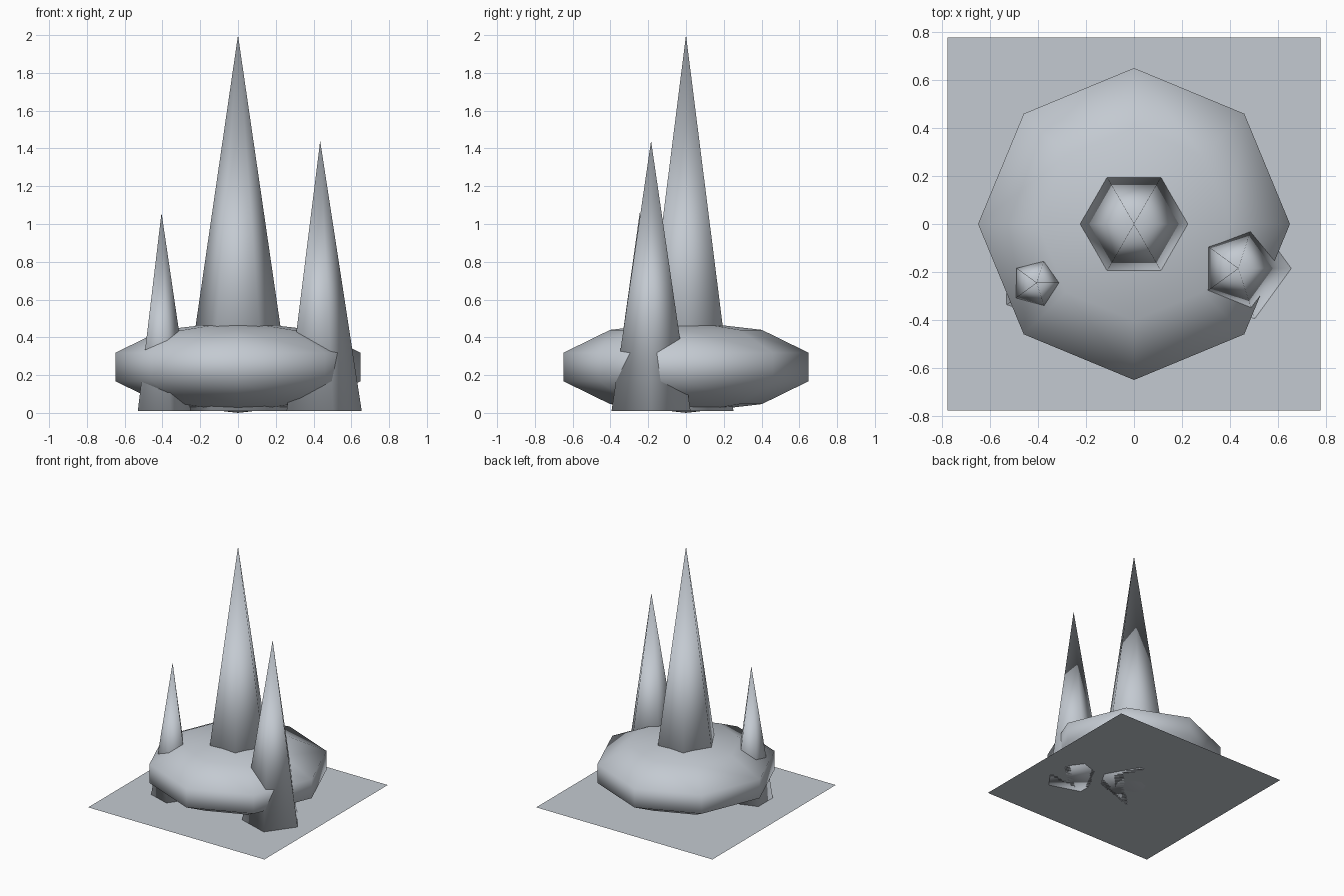
import bpy, bmesh
from math import cos, sin, tau
from mathutils import Matrix

cube = bpy.data.objects.get("Cube")
if cube:
    bpy.data.objects.remove(cube)

GROUND_Z = 0.01
stone = bpy.data.materials.new("pale_grey_stone")
stone.use_nodes = True
colour = (0.55, 0.59, 0.64, 1)
stone.diffuse_color = colour
stone.node_tree.nodes["Principled BSDF"].inputs["Base Color"].default_value = colour


def finish(name, bm, smooth=True):
    """Turn a bmesh into a named, coloured object."""
    mesh = bpy.data.meshes.new(name)
    for face in bm.faces:
        face.smooth = smooth
    bm.to_mesh(mesh)
    bm.free()
    mesh.materials.append(stone)
    obj = bpy.data.objects.new(name, mesh)
    bpy.context.collection.objects.link(obj)
    return obj


def spike(name, x, y, sides, radius, tip_z):
    """Closed cone on the ground, with one base corner towards +x."""
    bm = bmesh.new()
    ring = [bm.verts.new((x + radius * cos(tau * i / sides),
                          y + radius * sin(tau * i / sides), GROUND_Z))
            for i in range(sides)]
    tip = bm.verts.new((x, y, tip_z))
    for i in range(sides):
        bm.faces.new((ring[i], ring[(i + 1) % sides], tip))
    bm.faces.new(ring[::-1])
    return finish(name, bm)


# Flat square ground
bm = bmesh.new()
bmesh.ops.create_grid(bm, x_segments=1, y_segments=1, size=0.777,
                      matrix=Matrix.Translation((0, 0, GROUND_Z)))
finish("ground_plate", bm, smooth=False)

# Squashed boulder around the spikes
bm = bmesh.new()
bmesh.ops.create_uvsphere(
    bm, u_segments=8, v_segments=5, radius=1,
    matrix=Matrix.Translation((0, 0, 0.243)) @ Matrix.Diagonal((0.683, 0.683, 0.243, 1)))
finish("boulder", bm)

# Three spikes
spike("centre_spike", 0, 0, 6, 0.29, 2.0)
spike("left_spike", 0.435, -0.185, 5, 0.22, 1.44)
spike("right_spike", -0.405, -0.245, 5, 0.155, 1.06)
